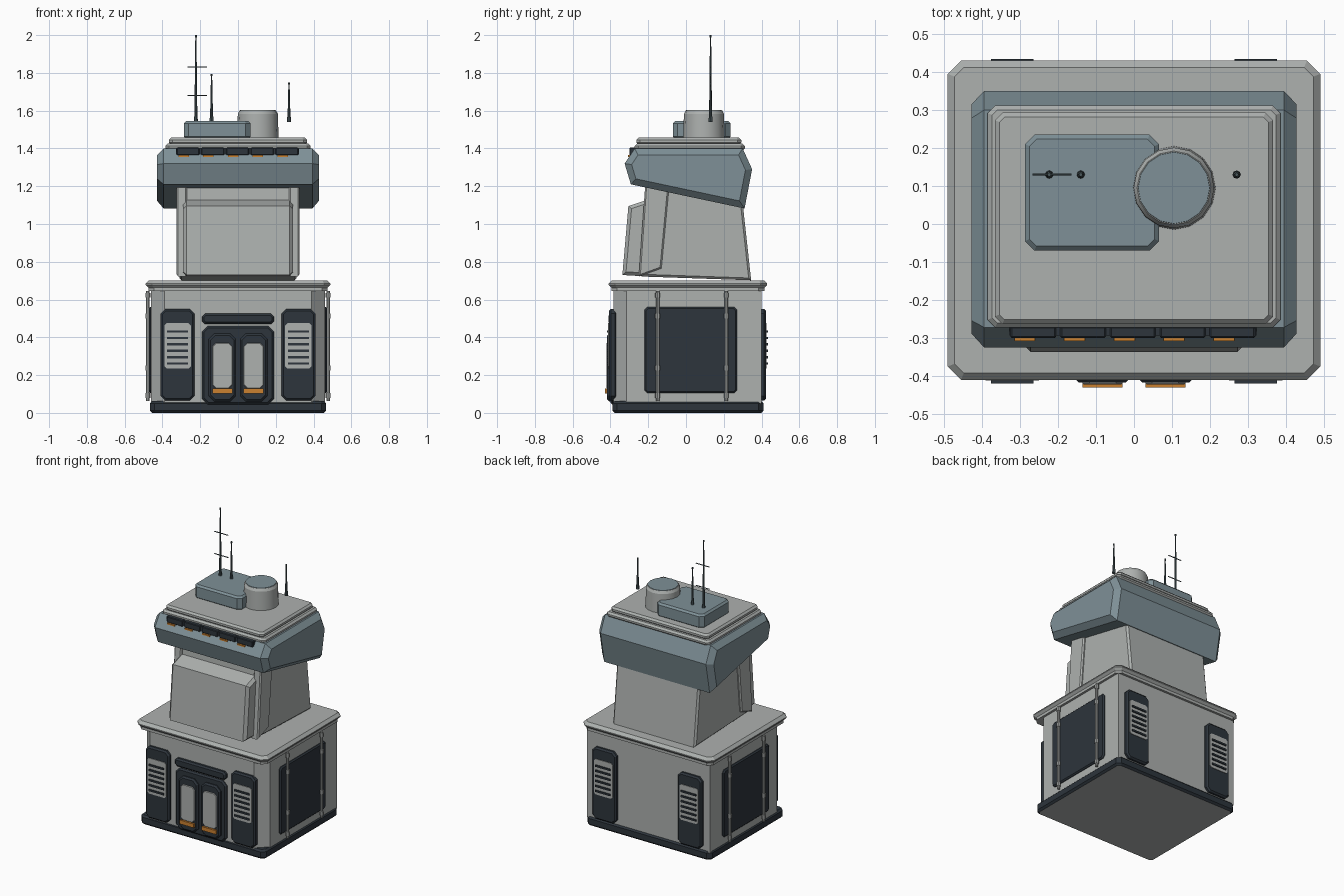
import bpy, bmesh, math
from mathutils import Vector

if "Cube" in bpy.data.objects:
    bpy.data.objects.remove(bpy.data.objects["Cube"])


def material(name, rgb):
    m = bpy.data.materials.new(name)
    m.use_nodes = True
    m.diffuse_color = (*rgb, 1)
    m.node_tree.nodes["Principled BSDF"].inputs["Base Color"].default_value = (*rgb, 1)
    return m


GREY = material("light grey", (0.42, 0.44, 0.43))
BLUE = material("blue grey", (0.21, 0.28, 0.31))
DARK = material("dark slate", (0.026, 0.035, 0.045))
METAL = material("antenna metal", (0.07, 0.1, 0.11))
ORANGE = material("orange", (0.6, 0.22, 0.03))


def finish(name, bm, mats):
    bmesh.ops.recalc_face_normals(bm, faces=bm.faces)
    me = bpy.data.meshes.new(name)
    bm.to_mesh(me)
    bm.free()
    for m in mats:
        me.materials.append(m)
    ob = bpy.data.objects.new(name, me)
    bpy.context.collection.objects.link(ob)
    return ob


def prism(name, mat, axis, outline, lo, hi, bevel=0.0, caps_only=True):
    """Extrude a 2D outline along an axis, with a one-segment bevel."""
    place = {"x": lambda p, d: (d, p[0], p[1]),
             "y": lambda p, d: (p[0], d, p[1]),
             "z": lambda p, d: (p[0], p[1], d)}[axis]
    bm = bmesh.new()
    rings = [[bm.verts.new(place(p, d)) for p in outline] for d in (lo, hi)]
    for r in rings:
        bm.faces.new(r)
    n = len(outline)
    for i in range(n):
        j = (i + 1) % n
        bm.faces.new((rings[0][i], rings[0][j], rings[1][j], rings[1][i]))
    bmesh.ops.recalc_face_normals(bm, faces=bm.faces)
    if bevel:
        k = "xyz".index(axis)
        edges = [e for e in bm.edges if not caps_only
                 or abs(e.verts[0].co[k] - e.verts[1].co[k]) < 1e-6]
        bmesh.ops.bevel(bm, geom=edges, offset=bevel, segments=1,
                        affect='EDGES', clamp_overlap=True)
    return finish(name, bm, [mat])


def rect(a0, a1, b0, b1, c=0.0):
    """Rectangle outline, with cut corners if c is given."""
    if not c:
        return [(a0, b0), (a1, b0), (a1, b1), (a0, b1)]
    return [(a0 + c, b0), (a1 - c, b0), (a1, b0 + c), (a1, b1 - c),
            (a1 - c, b1), (a0 + c, b1), (a0, b1 - c), (a0, b0 + c)]


def box(name, mat, x0, x1, y0, y1, z0, z1, bevel=0.0):
    return prism(name, mat, "z", rect(x0, x1, y0, y1), z0, z1, bevel, False)


def tube(name, mat, a, b, r0, r1, sides=8):
    a, b = Vector(a), Vector(b)
    bm = bmesh.new()
    bmesh.ops.create_cone(bm, cap_ends=True, segments=sides, radius1=r0,
                          radius2=r1, depth=(b - a).length)
    turn = Vector((0, 0, 1)).rotation_difference(b - a).to_matrix()
    for v in bm.verts:
        v.co = turn @ v.co + (a + b) / 2
    ob = finish(name, bm, [mat])
    for p in ob.data.polygons:
        p.use_smooth = sides > 12 and len(p.vertices) == 4
    return ob


# Ground floor: skirt with a grey underside, walls with cut front corners, roof slab
skirt = prism("base_skirt", DARK, "z", rect(-.467, .467, -.39, .41, .025), 0, .062, .012)
skirt.data.materials.append(GREY)
for p in skirt.data.polygons:
    if p.normal.z < -0.9:
        p.material_index = 1
prism("base_walls", GREY, "z", [(-.39, -.385), (.39, -.385), (.46, -.315), (.46, .4),
                                (-.46, .4), (-.46, -.315)], .05, .66)
prism("base_roof_lower", GREY, "z", rect(-.475, .475, -.395, .415, .03), .645, .67)
prism("base_roof_slab", GREY, "z", rect(-.49, .49, -.41, .43, .035), .66, .702, .018)

# Entrance: surround, sign bar and two leaves
prism("door_surround", DARK, "y", rect(-.19, .19, .045, .46, .03), -.4, -.37, .01)
prism("door_header", DARK, "y", rect(-.19, .19, .47, .525, .015), -.41, -.37, .01)
for side, s in (("left", 1), ("right", -1)):
    x0, x1 = sorted((s * .012, s * .155))
    prism(side + "_door_leaf", DARK, "y", rect(x0, x1, .06, .42, .03), -.417, -.38, .01)
    x0, x1 = sorted((s * .03, s * .135))
    prism(side + "_door_pane", GREY, "y", rect(x0, x1, .13, .37, .018), -.422, -.41, .003)
    box(side + "_door_kick_plate", ORANGE, x0, x1, -.43, -.41, .102, .128)


# Louvred panels, front and back, and the side shutters with pipes
def louvre(name, xc, y_wall, d):
    def span(depth):
        return sorted((y_wall - d * .02, y_wall + d * depth))
    prism(name + "_panel", DARK, "y", rect(xc - .09, xc + .09, .065, .55, .025), *span(.023), .01)
    prism(name + "_vent", GREY, "y", rect(xc - .07, xc + .07, .235, .475, .012), *span(.027))
    for i in range(6):
        z = .255 + i * .034
        y0, y1 = span(.034)
        box(name + "_slat", DARK, xc - .056, xc + .056, y0, y1, z, z + .012)


for side, s in (("left", 1), ("right", -1)):
    louvre("front_" + side, s * .32, -.385, -1)
    louvre("back_" + side, s * .32, .4, 1)
    x0, x1 = sorted((s * .44, s * .472))
    prism(side + "_shutter", DARK, "x", rect(-.22, .27, .105, .56, .015), x0, x1, .008)
    for y in (-.15, .213):
        x = s * .477
        tube(side + "_pipe", GREY, (x, y, .062), (x, y, .645), .009, .009)
        for z in (.08, .225, .5, .61):
            tube(side + "_pipe_collar", GREY, (x, y, z), (x, y, z + .025), .013, .013)

# Tower: leaning core, side cheeks and the raised front plate
prism("tower_core", GREY, "x", [(-.235, .722), (.345, .702), (.298, 1.13), (-.2, 1.24)],
      -.31, .31, .012)
for side, s in (("left", 1), ("right", -1)):
    x0, x1 = sorted((s * .27, s * .325))
    prism(side + "_tower_cheek", GREY, "x", [(-.25, .722), (-.13, .765), (-.09, 1.19),
                                             (-.215, 1.22)], x0, x1, .008)
prism("tower_front_plate", GREY, "x", [(-.337, .73), (-.2, .722), (-.2, 1.13), (-.305, 1.095)],
      -.29, .29, .018)

# Head: faceted overhanging body and stepped roof cap
prism("head_body", BLUE, "x", [(-.325, 1.32), (-.292, 1.21), (.31, 1.082), (.35, 1.29),
                               (.3, 1.4), (-.272, 1.4)], -.428, .428, .034)
prism("head_roof_lower", GREY, "z", rect(-.385, .385, -.272, .312, .02), 1.39, 1.425, .012)
prism("head_roof_upper", GREY, "z", rect(-.366, .366, -.263, .293, .02), 1.42, 1.457, .012)

# Window strip with orange markers below
box("window_strip", DARK, -.328, .322, -.293, -.25, 1.366, 1.4)
for i in range(5):
    x = -.325 + i * .131
    box("window_pane", DARK, x, x + .12, -.3, -.27, 1.364, 1.404, .004)
    box("window_marker", ORANGE, x + .01, x + .065, -.308, -.28, 1.355, 1.364)

# Rooftop equipment
prism("roof_unit", BLUE, "z", rect(-.287, .066, -.07, .235, .025), 1.45, 1.545, .012)
tube("vent_drum", GREY, (.105, .095, 1.45), (.105, .095, 1.583), .11, .106, 16)
tube("vent_drum_rim", GREY, (.105, .095, 1.583), (.105, .095, 1.6), .106, .097, 16)
tube("vent_drum_lid", BLUE, (.105, .095, 1.595), (.105, .095, 1.603), .096, .094, 16)

# Antennas
for x, top in ((-.223, 2.0), (-.14, 1.795), (.27, 1.75)):
    tube("antenna_foot", METAL, (x, .13, 1.54), (x, .13, 1.57), .011, .009)
    tube("antenna_mast", METAL, (x, .13, 1.56), (x, .13, top), .008, .003)
    tube("antenna_tip", METAL, (x, .13, top - .012), (x, .13, top), .005, .005)
for z in (1.68, 1.83):
    tube("antenna_crossbar", METAL, (-.267, .13, z), (-.165, .13, z), .003, .003, 6)
